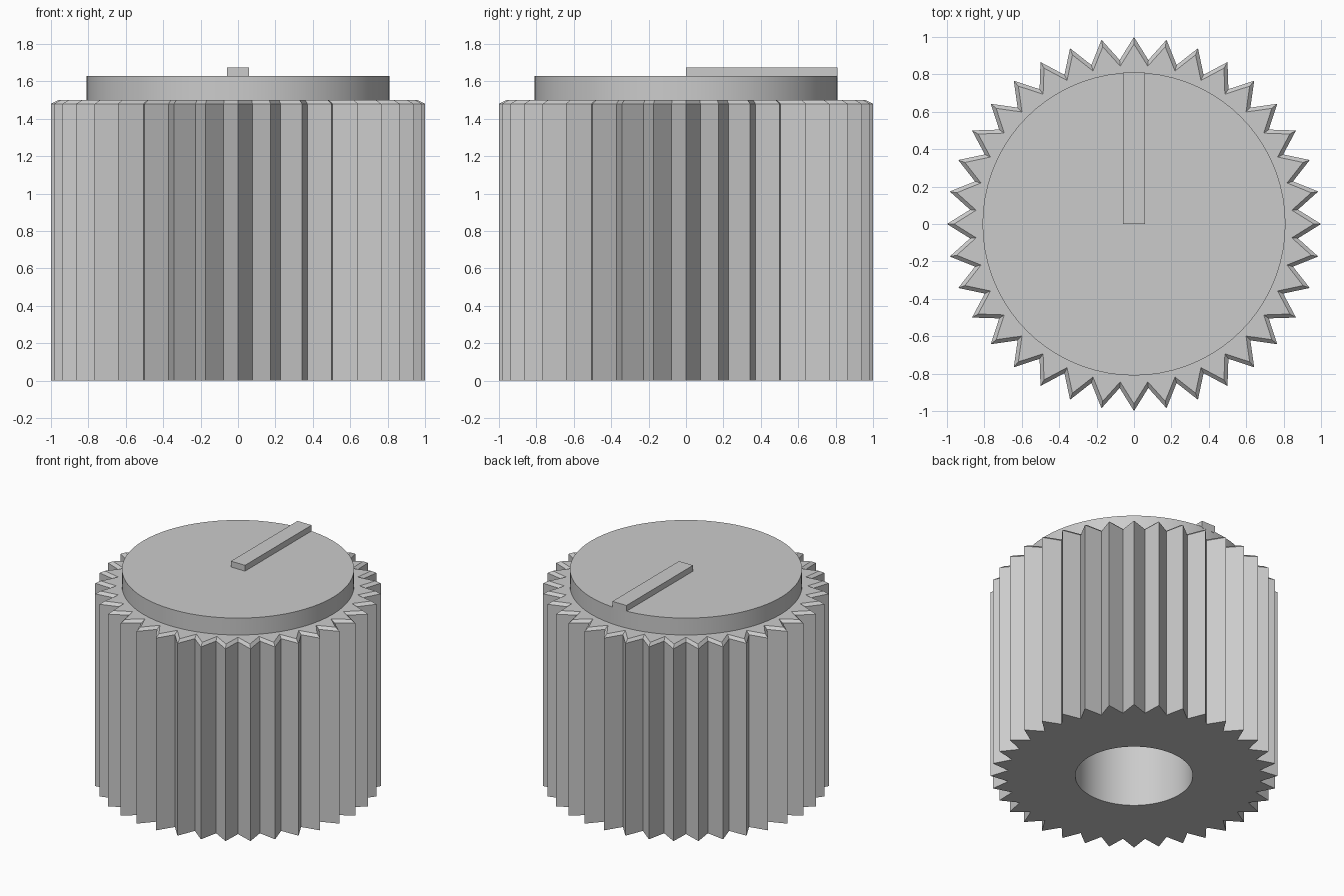
import bpy, bmesh
from math import sin, cos, tau

if "Cube" in bpy.data.objects:
    bpy.data.objects.remove(bpy.data.objects["Cube"], do_unlink=True)

TEETH = 36
POINTS = TEETH * 2

grey = bpy.data.materials.new("plain_grey")
grey.use_nodes = True
grey.diffuse_color = (0.6, 0.6, 0.6, 1)
grey.node_tree.nodes["Principled BSDF"].inputs["Base Color"].default_value = (0.6, 0.6, 0.6, 1)


def finish(bm, name):
    """Turn a bmesh into a shaded object."""
    bmesh.ops.recalc_face_normals(bm, faces=bm.faces[:])
    mesh = bpy.data.meshes.new(name)
    bm.to_mesh(mesh)
    bm.free()
    mesh.materials.append(grey)
    obj = bpy.data.objects.new(name, mesh)
    bpy.context.collection.objects.link(obj)
    bpy.ops.object.select_all(action='DESELECT')
    obj.select_set(True)
    bpy.context.view_layer.objects.active = obj
    bpy.ops.object.shade_smooth_by_angle(angle=0.5)
    return obj


def loft(name, rings):
    """Skin rings of (tip radius, valley radius, height) and cap both ends."""
    bm = bmesh.new()
    loops = []
    for tip, valley, z in rings:
        loop = []
        for i in range(POINTS):
            r = valley if i % 2 else tip
            a = tau * i / POINTS
            loop.append(bm.verts.new((r * cos(a), r * sin(a), z)))
        loops.append(loop)
    for low, high in zip(loops, loops[1:]):
        for i in range(POINTS):
            j = (i + 1) % POINTS
            bm.faces.new((low[i], low[j], high[j], high[i]))
    bm.faces.new(loops[0])
    bm.faces.new(loops[-1])
    return finish(bm, name)


# Toothed grip: shaft hole, underside, toothed wall, chamfer, top
loft("toothed_grip", [
    (0.41, 0.41, 1.25),
    (0.41, 0.41, 0),
    (1, 0.88, 0),
    (1, 0.88, 1.48),
    (0.962, 0.847, 1.5),
    (0.78, 0.78, 1.5),
])

# Raised round cap
loft("top_disc", [(0.81, 0.81, 1.5), (0.81, 0.81, 1.63)])

# Pointer bar from the centre to the back rim
bm = bmesh.new()
bmesh.ops.create_cube(bm, size=1)
bmesh.ops.scale(bm, vec=(0.12, 0.81, 0.055), verts=bm.verts)
bmesh.ops.translate(bm, vec=(0, 0.405, 1.6475), verts=bm.verts)
finish(bm, "pointer_bar")
